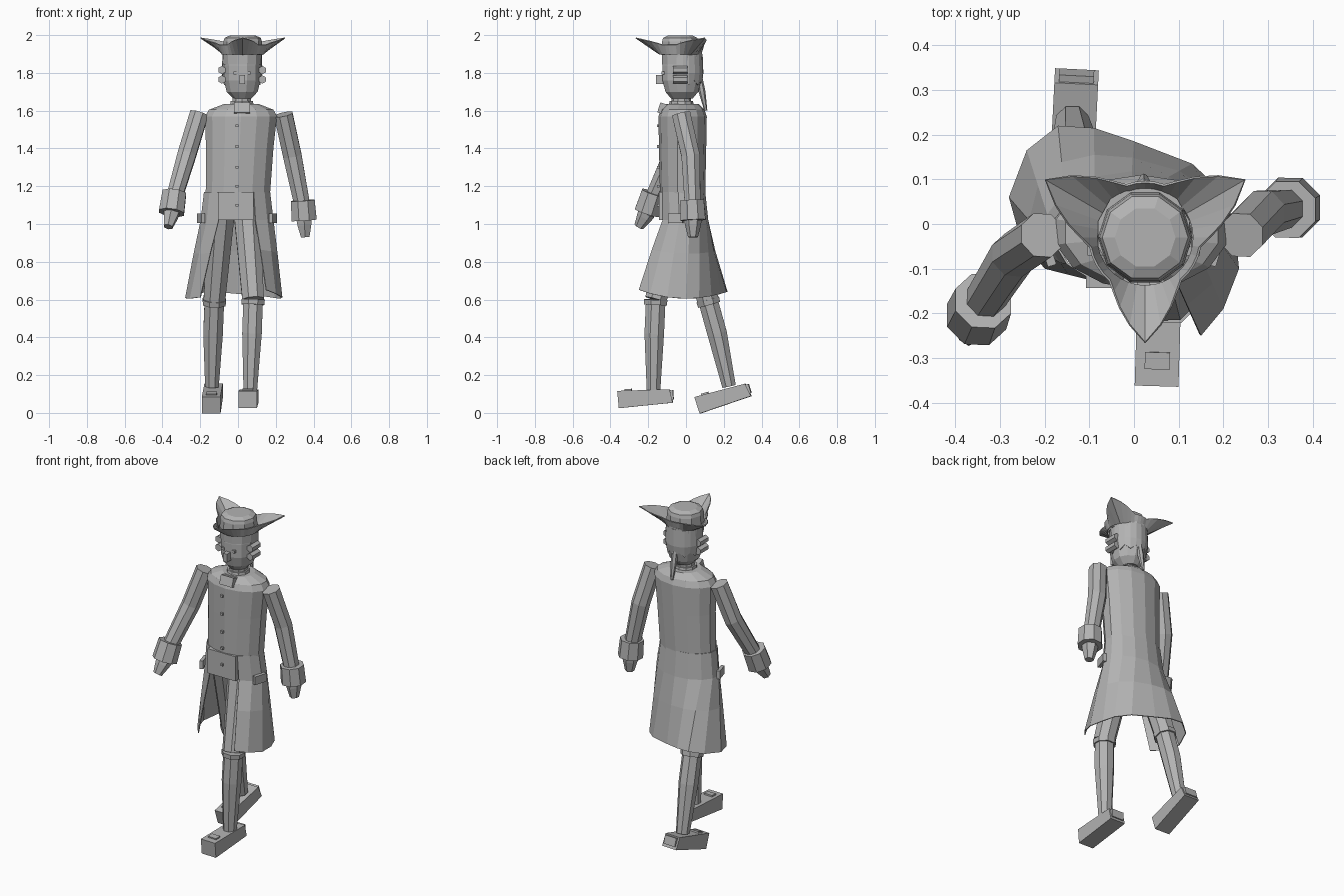
import bpy
import bmesh
from math import sin, cos, pi, radians
from mathutils import Vector, Matrix

if "Cube" in bpy.data.objects:
    bpy.data.objects.remove(bpy.data.objects["Cube"], do_unlink=True)

grey = bpy.data.materials.new("plain_grey")
grey.use_nodes = True
grey.diffuse_color = (0.45, 0.45, 0.45, 1)
grey.node_tree.nodes["Principled BSDF"].inputs["Base Color"].default_value = grey.diffuse_color


def finish(name, bm, thickness=0):
    bmesh.ops.recalc_face_normals(bm, faces=bm.faces[:])
    mesh = bpy.data.meshes.new(name)
    bm.to_mesh(mesh)
    bm.free()
    mesh.materials.append(grey)
    ob = bpy.data.objects.new(name, mesh)
    bpy.context.collection.objects.link(ob)
    if thickness:
        mod = ob.modifiers.new("cloth", "SOLIDIFY")
        mod.thickness = thickness
    return ob


def skin(name, rings, closed=True, caps=True, thickness=0):
    """Bridge equal rings of points."""
    bm = bmesh.new()
    rows = [[bm.verts.new(p) for p in ring] for ring in rings]
    n = len(rows[0])
    for a, b in zip(rows, rows[1:]):
        for i in range(n if closed else n - 1):
            j = (i + 1) % n
            bm.faces.new((a[i], a[j], b[j], b[i]))
    if caps:
        bm.faces.new(rows[0])
        bm.faces.new(rows[-1])
    return finish(name, bm, thickness)


def ellipse(x, y, z, rx, ry, n, start=0, sweep=2 * pi, ends=False):
    steps = n - 1 if ends else n
    return [(x + rx * cos(start + sweep * i / steps),
             y + ry * sin(start + sweep * i / steps), z) for i in range(n)]


def limb(name, points, n=8):
    """Tube through (x, y, z, radius) points, rings square to the path."""
    path = [Vector(p[:3]) for p in points]
    rings = []
    for i, p in enumerate(path):
        d = (path[min(i + 1, len(path) - 1)] - path[max(i - 1, 0)]).normalized()
        u = Vector((1, 0, 0))
        if abs(d.x) > 0.9:
            u = Vector((0, 0, 1))
        u = (u - d * u.dot(d)).normalized()
        v = d.cross(u)
        r = points[i][3]
        angles = [2 * pi * (k + 0.5) / n for k in range(n)]
        rings.append([p + r * (u * cos(a) + v * sin(a)) for a in angles])
    return skin(name, rings)


def box(name, centre, size, turn=Matrix()):
    bm = bmesh.new()
    move = Matrix.Translation(centre) @ turn @ Matrix.Diagonal((*size, 1))
    bmesh.ops.create_cube(bm, size=1, matrix=move)
    return finish(name, bm)


# Coat body and shoulder yoke
body = [(1.02, 0.165, 0.118), (1.17, 0.175, 0.12), (1.4, 0.183, 0.125),
        (1.57, 0.195, 0.128), (1.605, 0.175, 0.115), (1.635, 0.095, 0.085)]
skin("coat_body", [ellipse(0.005 + (z - 1.3) * 0.04, -0.018, z, rx, ry, 14, pi / 14)
                   for z, rx, ry in body])
box("front_panel", (-0.012, -0.128, 1.095), (0.19, 0.03, 0.15))

# Open coat skirt swept by the stride
hem = [(0.15, -0.25), (0.2, -0.19), (0.235, -0.1), (0.225, 0), (0.2, 0.07),
       (0.13, 0.135), (0, 0.185), (-0.09, 0.215), (-0.17, 0.22), (-0.24, 0.165),
       (-0.28, 0.06), (-0.255, -0.03), (-0.2, -0.1)]
start, sweep = radians(-60), radians(300)
waist = ellipse(-0.005, -0.02, 1.17, 0.178, 0.122, 13, start, sweep, True)
hip = ellipse(-0.005, -0.012, 1.02, 0.196, 0.13, 13, start, sweep, True)
hem = [(x, y, 0.605 + 0.75 * y * y) for x, y in hem]
mid = [Vector(a).lerp(Vector(b), 0.45) + Vector((0, 0, 0.01)) for a, b in zip(hip, hem)]
skin("coat_skirt", [waist, hip, mid, hem], closed=False, caps=False, thickness=0.005)
for side, name in ((1, "left"), (-1, "right")):
    box(name + "_pocket_flap", (-0.005 + side * 0.19, -0.055, 1.03), (0.02, 0.08, 0.05),
        Matrix.Rotation(side * -0.3, 4, "Z"))

# Buttons and neckcloth
for z in (1.1, 1.2, 1.3, 1.41, 1.52):
    box("button", (-0.005, -0.146, z), (0.014, 0.014, 0.014))
box("neckcloth", (0.022, -0.12, 1.61), (0.085, 0.05, 0.055), Matrix.Rotation(-0.3, 4, "X"))
limb("neck", [(0.02, -0.025, 1.6, 0.055), (0.02, -0.025, 1.7, 0.05)], 10)
limb("collar", [(0.02, -0.025, 1.62, 0.068), (0.02, -0.025, 1.65, 0.062)], 10)

# Arms, cuffs and hands
arms = {
    "left": ([(0.24, -0.025, 1.58), (0.288, 0.025, 1.36), (0.34, 0.035, 1.1)],
             (0.343, 0.032, 1.125), (0.35, 0.037, 1.02), (0.356, 0.037, 0.93)),
    "right": ([(-0.205, -0.025, 1.585), (-0.27, -0.07, 1.37), (-0.34, -0.18, 1.13)],
              (-0.337, -0.172, 1.165), (-0.352, -0.207, 1.06), (-0.37, -0.25, 0.985)),
}
for side, (path, top, low, tip) in arms.items():
    limb(side + "_sleeve", [(*p, r) for p, r in zip(path, (0.053, 0.053, 0.045))])
    limb(side + "_cuff", [(*top, 0.068), (*low, 0.072)])
    wrist = Vector(low).lerp(Vector(tip), 0.3)
    limb(side + "_hand", [(*low, 0.046), (*wrist, 0.042), (*tip, 0.026)], 6)

# Breeches, knee bands, stockings and shoes
legs = {
    "left": ((0.045, -0.03, 1.08), (0.08, -0.16, 0.6), (0.074, -0.168, 0.42),
             (0.065, -0.172, 0.12), (0.055, -0.213, 0.08), 4, -0.03),
    "right": ((-0.085, -0.02, 1.08), (-0.125, 0.115, 0.6), (-0.132, 0.165, 0.42),
              (-0.138, 0.228, 0.14), (-0.135, 0.2, 0.082), 17, -0.05),
}
shoe = [(-0.145, -0.045), (0.142, -0.036), (0.13, 0.036), (-0.147, 0.047)]
for side, (top, knee, calf, ankle, foot, pitch, yaw) in legs.items():
    limb(side + "_breeches", [(*top, 0.075), (*knee, 0.062)])
    below = Vector(knee).lerp(Vector(calf), 0.15)
    limb(side + "_knee_band", [(*knee, 0.067), (*below, 0.065)])
    limb(side + "_stocking", [(*knee, 0.056), (*calf, 0.056), (*ankle, 0.039)])
    turn = Matrix.Rotation(yaw, 4, "Z") @ Matrix.Rotation(radians(pitch), 4, "X")
    place = Matrix.Translation(foot) @ turn
    skin(side + "_shoe", [[place @ Vector((x, y, z)) for y, z in shoe]
                          for x in (-0.049, 0.049)])
    box(side + "_buckle", place @ Vector((0, -0.09, 0.046)), (0.056, 0.038, 0.014), turn)
    box(side + "_heel_tab", place @ Vector((0, 0.138, 0.005)), (0.078, 0.018, 0.05), turn)

# Head and face
CX, CY = 0.022, -0.022
head = [(1.665, 0.05, 0.06), (1.7, 0.085, 0.09), (1.76, 0.1, 0.106),
        (1.84, 0.1, 0.106), (1.91, 0.09, 0.095)]
skin("head", [ellipse(CX, CY, z, rx, ry, 12, pi / 12) for z, rx, ry in head])
box("nose", (CX, -0.138, 1.765), (0.028, 0.04, 0.05))
for side in (-1, 1):
    box("eye", (CX + side * 0.036, -0.122, 1.8), (0.018, 0.016, 0.016))

# Hair: band, jagged back, side rolls and pigtail
skin("hair_band", [ellipse(CX, CY, z, r, r + 0.004, 12, pi / 12)
                   for z, r in ((1.845, 0.104), (1.91, 0.106))])
back = [ellipse(CX, CY, z, r, r + 0.006, 13, radians(-15), radians(210), True)
        for z, r in ((1.9, 0.104), (1.8, 0.108), (1.735, 0.1))]
back[2] = [(x, y, z + 0.025 * (i % 2)) for i, (x, y, z) in enumerate(back[2])]
skin("back_hair", back, closed=False, caps=False, thickness=0.006)
for side in (-1, 1):
    for z in (1.765, 1.815):
        limb("hair_roll", [(CX + side * 0.107, -0.07, z, 0.022),
                           (CX + side * 0.107, 0.008, z, 0.022)], 6)
limb("pigtail", [(CX, 0.07, 1.79, 0.014), (CX, 0.085, 1.7, 0.018), (CX, 0.105, 1.6, 0.008)], 6)

# Three-cornered hat
HY = -0.03
crown = [(1.895, 0.106), (1.965, 0.102), (1.985, 0.096), (1.998, 0.068)]
skin("hat_crown", [ellipse(0.025, HY, z, r, r, 10) for z, r in crown])
inner, outer = [], []
for k in range(36):
    deg = k * 10
    away = abs((deg - 30 + 60) % 120 - 60)
    f = max(0, 1 - away / 40)
    a = radians(deg)
    r = 0.122 + 0.135 * f ** 1.4 * (0.83 if 210 < deg < 330 else 1)
    inner.append((0.025 + 0.107 * cos(a), HY + 0.107 * sin(a), 1.9))
    outer.append((0.025 + r * cos(a), HY + r * sin(a), 1.95 + 0.037 * f))
skin("hat_brim", [inner, outer], caps=False, thickness=0.005)
